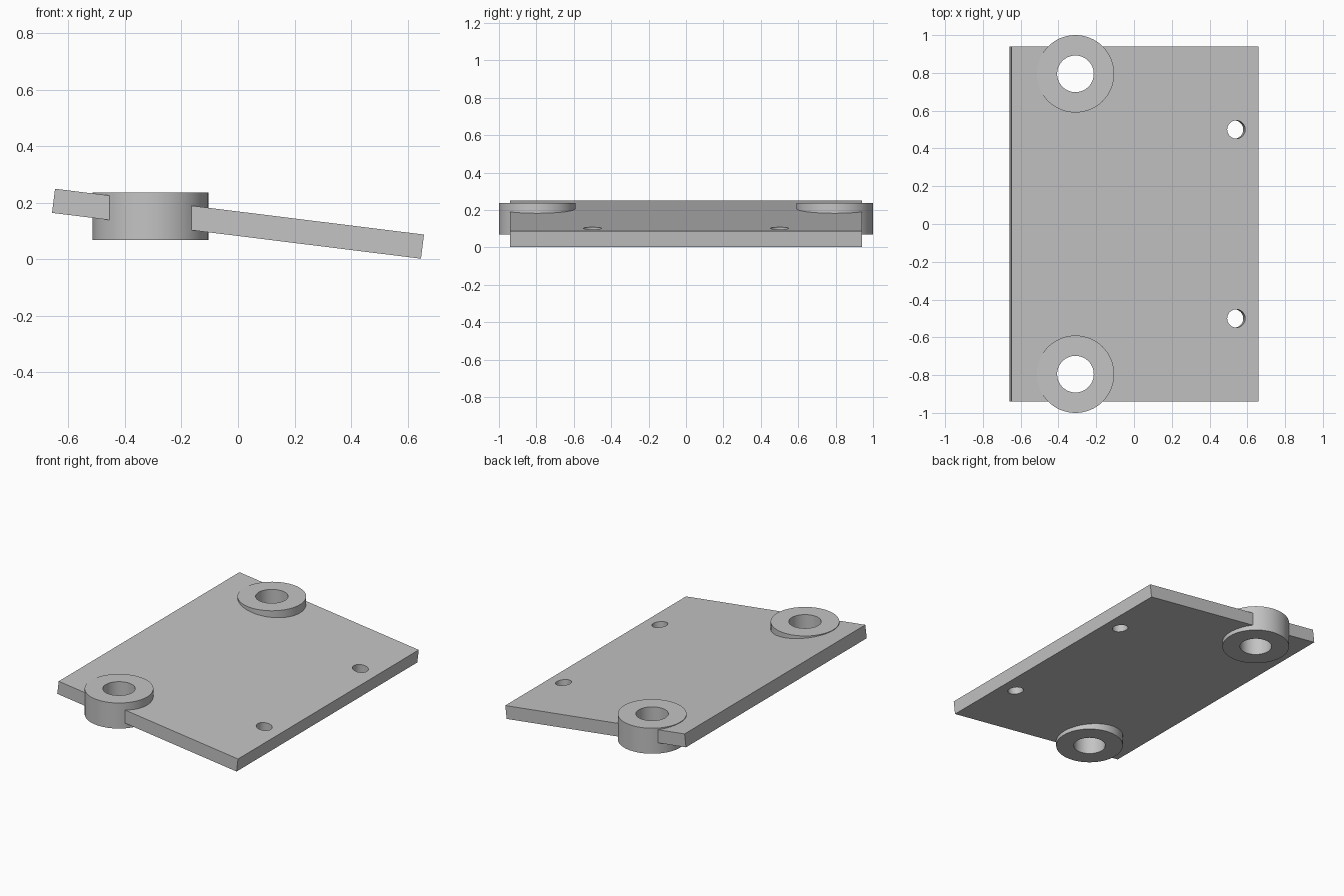
import bpy
import math

if "Cube" in bpy.data.objects:
    bpy.data.objects.remove(bpy.data.objects["Cube"])

TILT = math.radians(7.08)
MID_Z = 0.126
BOSS_X, BOSS_Y = -0.31, 0.795

grey = bpy.data.materials.new("plain grey")
grey.use_nodes = True
colour = (0.55, 0.55, 0.55, 1)
grey.diffuse_color = colour
grey.node_tree.nodes["Principled BSDF"].inputs["Base Color"].default_value = colour


def cylinder(name, radius, depth, location, tilt=0.0):
    bpy.ops.mesh.primitive_cylinder_add(
        vertices=64, radius=radius, depth=depth,
        location=location, rotation=(0, tilt, 0))
    ob = bpy.context.object
    ob.name = name
    ob.data.materials.append(grey)
    return ob


def combine(target, tool, operation):
    """Apply a boolean and remove the tool object."""
    mod = target.modifiers.new("combine", "BOOLEAN")
    mod.operation = operation
    mod.solver = "EXACT"
    mod.object = tool
    bpy.context.view_layer.objects.active = target
    bpy.ops.object.modifier_apply(modifier=mod.name)
    bpy.data.objects.remove(tool)


# Tilted plate
bpy.ops.mesh.primitive_cube_add(size=1, location=(0, 0, MID_Z))
plate = bpy.context.object
plate.name = "tilted_mounting_plate"
plate.scale = (1.316, 1.88, 0.086)
bpy.ops.object.transform_apply(location=False, rotation=False, scale=True)
plate.rotation_euler.y = TILT
plate.data.materials.append(grey)

for side in (-1, 1):
    # Upright boss with a through bore
    boss = cylinder("boss", 0.205, 0.168, (BOSS_X, side * BOSS_Y, 0.153))
    combine(plate, boss, "UNION")
    bore = cylinder("bore_cutter", 0.097, 1, (BOSS_X, side * BOSS_Y, 0.153))
    combine(plate, bore, "DIFFERENCE")
    # Screw hole square to the plate
    along = 0.54
    hole = cylinder("screw_hole_cutter", 0.048, 0.3,
                    (along * math.cos(TILT), side * 0.5,
                     MID_Z - along * math.sin(TILT)), TILT)
    combine(plate, hole, "DIFFERENCE")

bpy.ops.object.select_all(action="DESELECT")
plate.select_set(True)
bpy.context.view_layer.objects.active = plate
bpy.ops.object.shade_smooth_by_angle(angle=math.radians(30))
